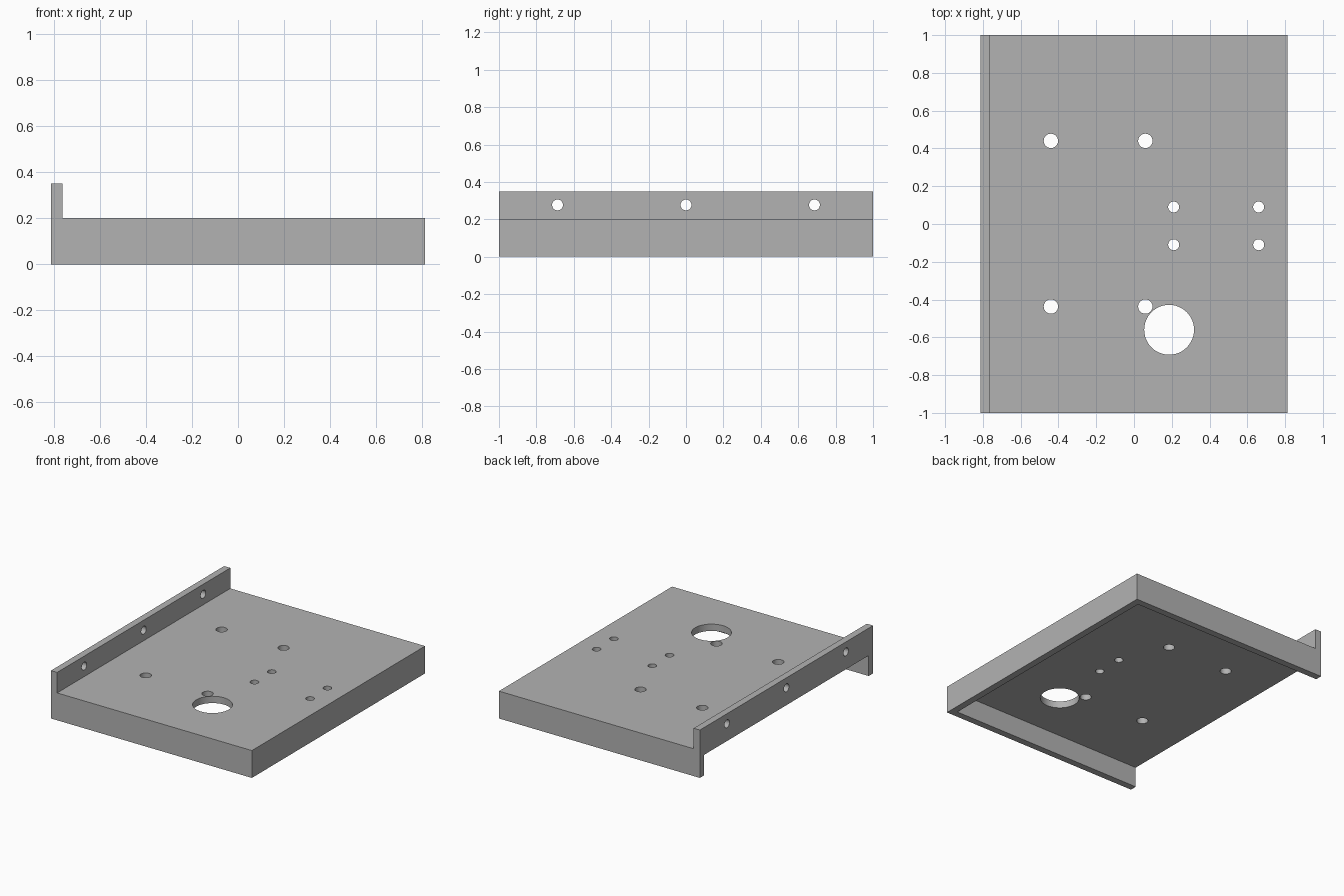
import bpy, bmesh, math
from mathutils import Vector

cube = bpy.data.objects.get("Cube")
if cube:
    bpy.data.objects.remove(cube, do_unlink=True)

HALF_W, HALF_L = 0.8125, 1.0
DECK, TOP, WALL = 0.2, 0.35, 0.05

grey = bpy.data.materials.new("plain grey")
grey.use_nodes = True
colour = (0.45, 0.45, 0.45, 1)
grey.diffuse_color = colour
grey.node_tree.nodes["Principled BSDF"].inputs["Base Color"].default_value = colour


def add_object(name, bm):
    bmesh.ops.recalc_face_normals(bm, faces=bm.faces)
    mesh = bpy.data.meshes.new(name)
    bm.to_mesh(mesh)
    bm.free()
    mesh.materials.append(grey)
    obj = bpy.data.objects.new(name, mesh)
    bpy.context.collection.objects.link(obj)
    return obj


def extrude_profile(name, points, half_length):
    """Extrude an x-z outline along y, centred on y = 0."""
    bm = bmesh.new()
    face = bm.faces.new([bm.verts.new((x, -half_length, z)) for x, z in points])
    geom = bmesh.ops.extrude_face_region(bm, geom=[face])["geom"]
    verts = [g for g in geom if isinstance(g, bmesh.types.BMVert)]
    bmesh.ops.translate(bm, verts=verts, vec=(0, 2 * half_length, 0))
    return add_object(name, bm)


def cut(body, cutter):
    cutter.hide_render = True
    mod = body.modifiers.new("cut", "BOOLEAN")
    mod.operation = "DIFFERENCE"
    mod.solver = "EXACT"
    mod.object = cutter
    bpy.context.view_layer.objects.active = body
    bpy.ops.object.modifier_apply(modifier=mod.name)
    bpy.data.objects.remove(cutter, do_unlink=True)


def drill(body, centre, radius, axis="Z"):
    bm = bmesh.new()
    bmesh.ops.create_cone(bm, cap_ends=True, segments=48, radius1=radius,
                          radius2=radius, depth=4 * WALL)
    drill_bit = add_object("drill", bm)
    rotation = Vector((1, 0, 0) if axis == "X" else (0, 0, 1)).to_track_quat("Z", "Y")
    drill_bit.data.transform(rotation.to_matrix().to_4x4())
    drill_bit.location = centre
    bpy.context.view_layer.update()
    cut(body, drill_bit)


# Deck with the upright flange along one side
tray = extrude_profile("mounting_tray", [
    (-HALF_W, 0), (HALF_W, 0), (HALF_W, DECK), (WALL - HALF_W, DECK),
    (WALL - HALF_W, TOP), (-HALF_W, TOP)], HALF_L)

# Hollow underside, open below the flange
inner = HALF_W - WALL
cut(tray, extrude_profile("cavity", [
    (-1, -0.1), (inner, -0.1), (inner, DECK - WALL), (-1, DECK - WALL)],
    HALF_L - WALL))

# Four wide bolt holes, four narrow ones and the cable opening
deck_mid = DECK - WALL / 2
for x in (-0.44, 0.06):
    for y in (-0.437, 0.44):
        drill(tray, (x, y, deck_mid), 0.038)
for x in (0.21, 0.66):
    for y in (-0.11, 0.09):
        drill(tray, (x, y, deck_mid), 0.029)
drill(tray, (0.186, -0.56, deck_mid), 0.132)

# Three holes through the flange
for y in (-0.687, 0, 0.687):
    drill(tray, (WALL / 2 - HALF_W, y, 0.277), 0.029, "X")

bpy.ops.object.select_all(action="DESELECT")
tray.select_set(True)
bpy.context.view_layer.objects.active = tray
bpy.ops.object.shade_smooth_by_angle(angle=math.radians(30))
